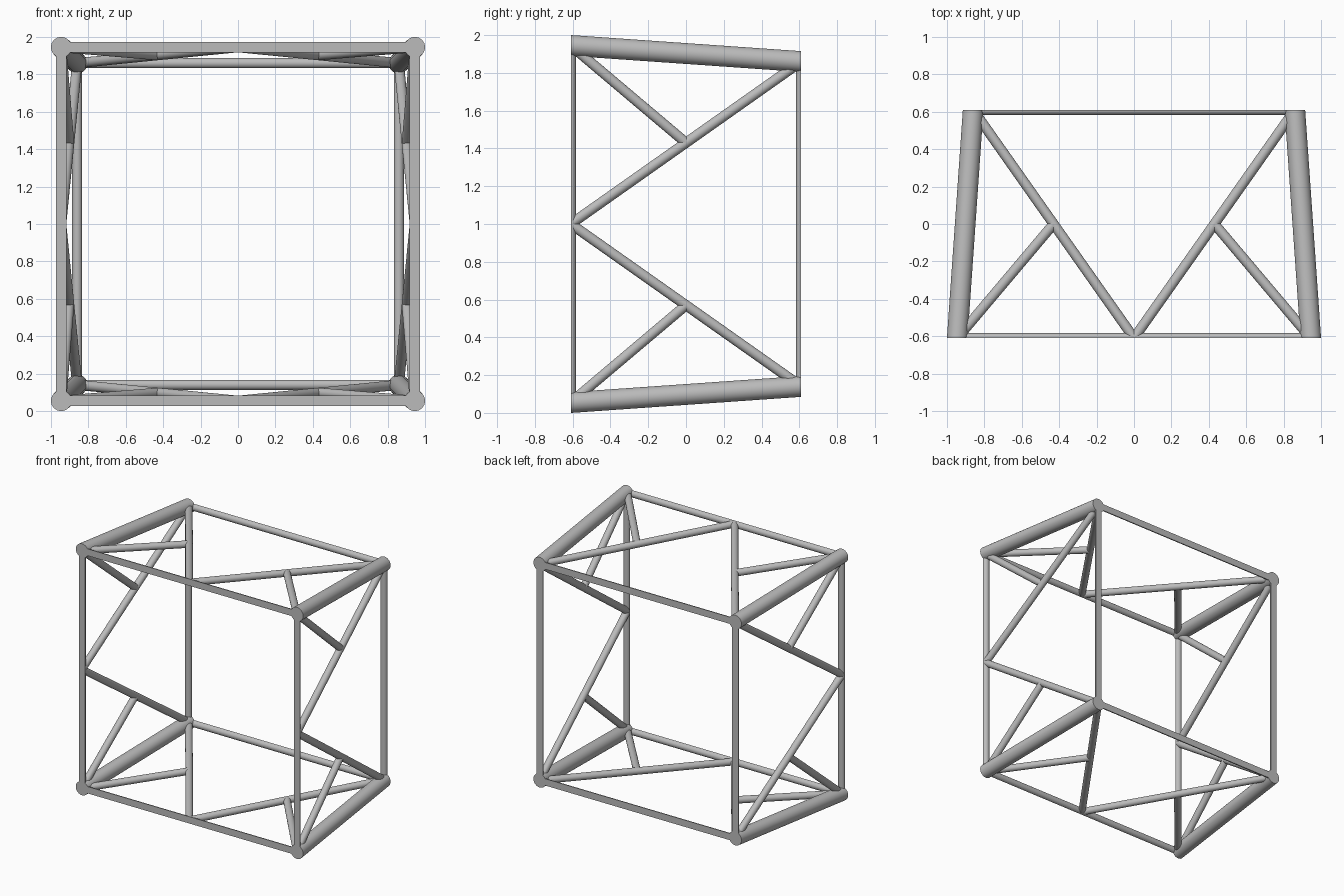
import bpy, bmesh, math
from mathutils import Vector, Matrix

cube = bpy.data.objects.get("Cube")
if cube:
    bpy.data.objects.remove(cube, do_unlink=True)

DEPTH = 0.61               # half depth, where every tube is cut flat
FRONT, BACK = 0.945, 0.86  # half widths of the front and back squares
CHORD_R, TUBE_R = 0.055, 0.027

steel = bpy.data.materials.new("light_grey_steel")
steel.use_nodes = True
grey = (0.5, 0.5, 0.5, 1)
steel.diffuse_color = grey
steel.node_tree.nodes["Principled BSDF"].inputs["Base Color"].default_value = grey


def tube(name, start, end, radius, turn, grow_start=0.0, grow_end=0.0):
    """Round tube between two points, trimmed flush with the front and back."""
    a, b = turn @ Vector(start), turn @ Vector(end)
    axis = (b - a).normalized()
    a, b = a - axis * grow_start, b + axis * grow_end
    bm = bmesh.new()
    place = Matrix.Translation((a + b) / 2) @ axis.to_track_quat('Z', 'Y').to_matrix().to_4x4()
    bmesh.ops.create_cone(bm, cap_ends=True, segments=32, radius1=radius,
                          radius2=radius, depth=(b - a).length, matrix=place)
    for side in (-1, 1):
        cut = bmesh.ops.bisect_plane(
            bm, geom=bm.verts[:] + bm.edges[:] + bm.faces[:], dist=1e-5,
            plane_co=(0, side * DEPTH, 0), plane_no=(0, side, 0), clear_outer=True)
        rim = [e for e in cut["geom_cut"] if isinstance(e, bmesh.types.BMEdge)]
        rim = [e for e in rim if e.is_boundary]
        if rim:
            bmesh.ops.holes_fill(bm, edges=rim, sides=0)
    bmesh.ops.recalc_face_normals(bm, faces=bm.faces)
    mesh = bpy.data.meshes.new(name)
    bm.to_mesh(mesh)
    bm.free()
    mesh.materials.append(steel)
    obj = bpy.data.objects.new(name, mesh)
    bpy.context.collection.objects.link(obj)
    obj.select_set(True)
    bpy.context.view_layer.objects.active = obj


bpy.ops.object.select_all(action='DESELECT')

# The same truss panel is turned about the depth axis for all four sides
for i, side in enumerate(("top", "left", "bottom", "right")):
    turn = Matrix.Translation((0, 0, 1)) @ Matrix.Rotation(i * math.pi / 2, 4, 'Y')
    front_mid = (0, -DEPTH, FRONT)

    # Thick corner chord and the front and back rails
    tube(side + "_corner_chord", (FRONT, -DEPTH, FRONT), (BACK, DEPTH, BACK),
         CHORD_R, turn, 0.1, 0.1)
    tube(side + "_front_rail", (-FRONT, -DEPTH, FRONT), (FRONT, -DEPTH, FRONT), TUBE_R, turn)
    tube(side + "_back_rail", (-BACK, DEPTH, BACK), (BACK, DEPTH, BACK), TUBE_R, turn)

    # Diagonals from the front rail centre, each with a short strut
    for s, end in ((-1, "a"), (1, "b")):
        back_corner = Vector((s * BACK, DEPTH, BACK))
        middle = (Vector(front_mid) + back_corner) / 2
        tube(f"{side}_diagonal_{end}", front_mid, back_corner, TUBE_R, turn, 0.1, 0.1)
        tube(f"{side}_strut_{end}", (s * FRONT, -DEPTH, FRONT), middle, TUBE_R, turn)

bpy.ops.object.shade_smooth_by_angle(angle=math.radians(35))
